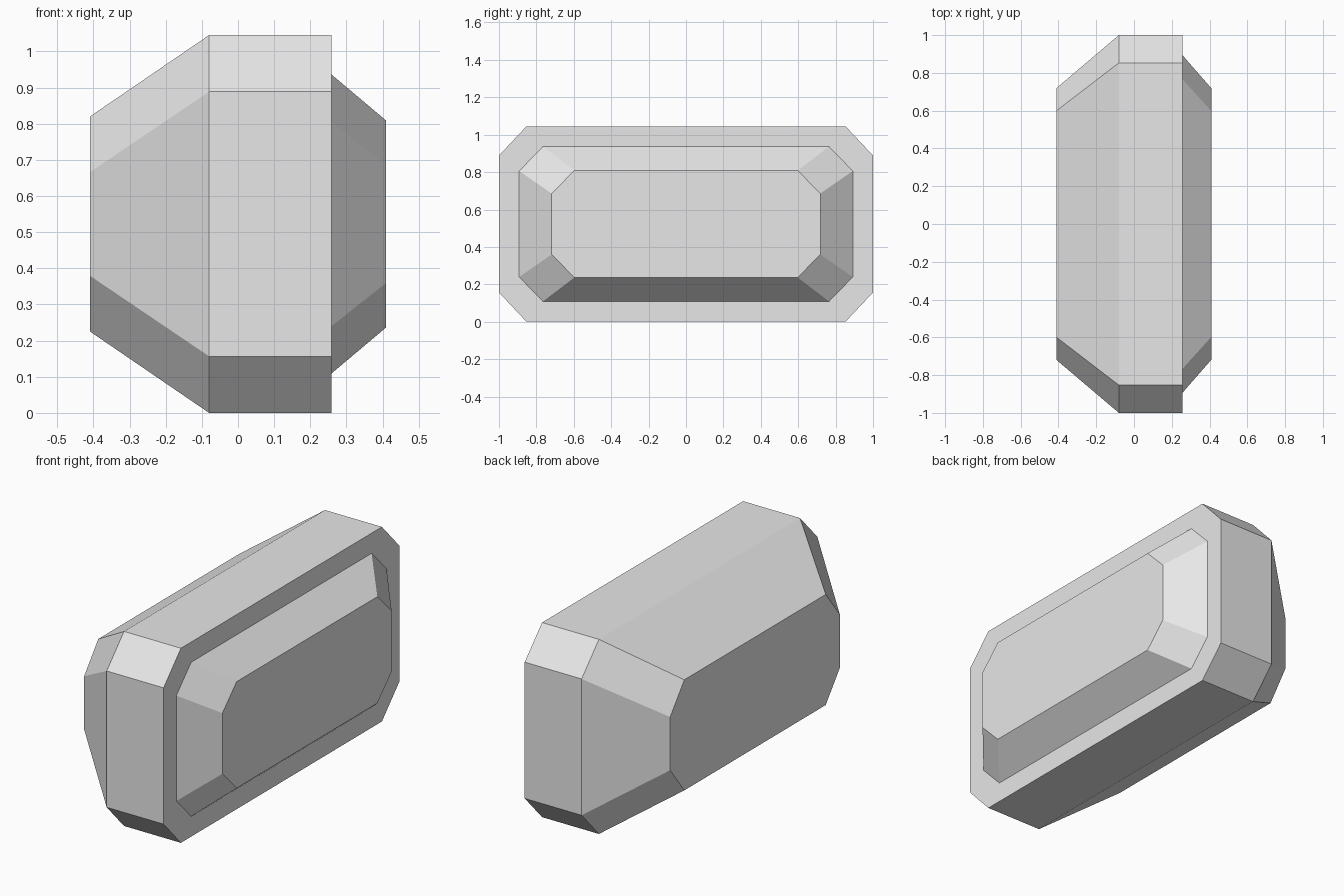
import bpy
import bmesh

cube = bpy.data.objects.get("Cube")
if cube:
    bpy.data.objects.remove(cube, do_unlink=True)

MID_Z = 0.5225

grey = bpy.data.materials.new("light grey")
grey.use_nodes = True
colour = (0.8, 0.8, 0.8, 1.0)
grey.diffuse_color = colour
grey.node_tree.nodes["Principled BSDF"].inputs["Base Color"].default_value = colour


def octagon(bm, x, half_y, half_z, flat_y, flat_z):
    """Rectangle with cut corners, standing across the x axis."""
    quarter = [(half_y, flat_z), (flat_y, half_z)]
    ring = quarter + [(-y, z) for y, z in reversed(quarter)]
    ring += [(-y, -z) for y, z in ring]
    return [bm.verts.new((x, y, MID_Z + z)) for y, z in ring]


def loft(name, sections):
    """Join octagon sections into one closed faceted solid."""
    bm = bmesh.new()
    rings = [octagon(bm, *s) for s in sections]
    for a, b in zip(rings, rings[1:]):
        for i in range(len(a)):
            j = (i + 1) % len(a)
            bm.faces.new((a[i], a[j], b[j], b[i]))
    bm.faces.new(rings[0])
    bm.faces.new(rings[-1])
    bmesh.ops.recalc_face_normals(bm, faces=bm.faces[:])
    mesh = bpy.data.meshes.new(name)
    bm.to_mesh(mesh)
    bm.free()
    mesh.materials.append(grey)
    obj = bpy.data.objects.new(name, mesh)
    bpy.context.collection.objects.link(obj)
    return obj


# Main housing: straight rim tapering to a smaller face on the right
loft("housing", [
    (-0.41, 0.72, 0.297, 0.60, 0.143),
    (-0.08, 1.0, MID_Z, 0.853, 0.366),
    (0.258, 1.0, MID_Z, 0.853, 0.366),
])

# Raised panel on the left face of the housing, its base sunk in slightly
loft("raised_panel", [
    (0.24, 0.892, 0.414, 0.765, 0.283),
    (0.258, 0.892, 0.414, 0.765, 0.283),
    (0.41, 0.718, 0.286, 0.597, 0.163),
])
